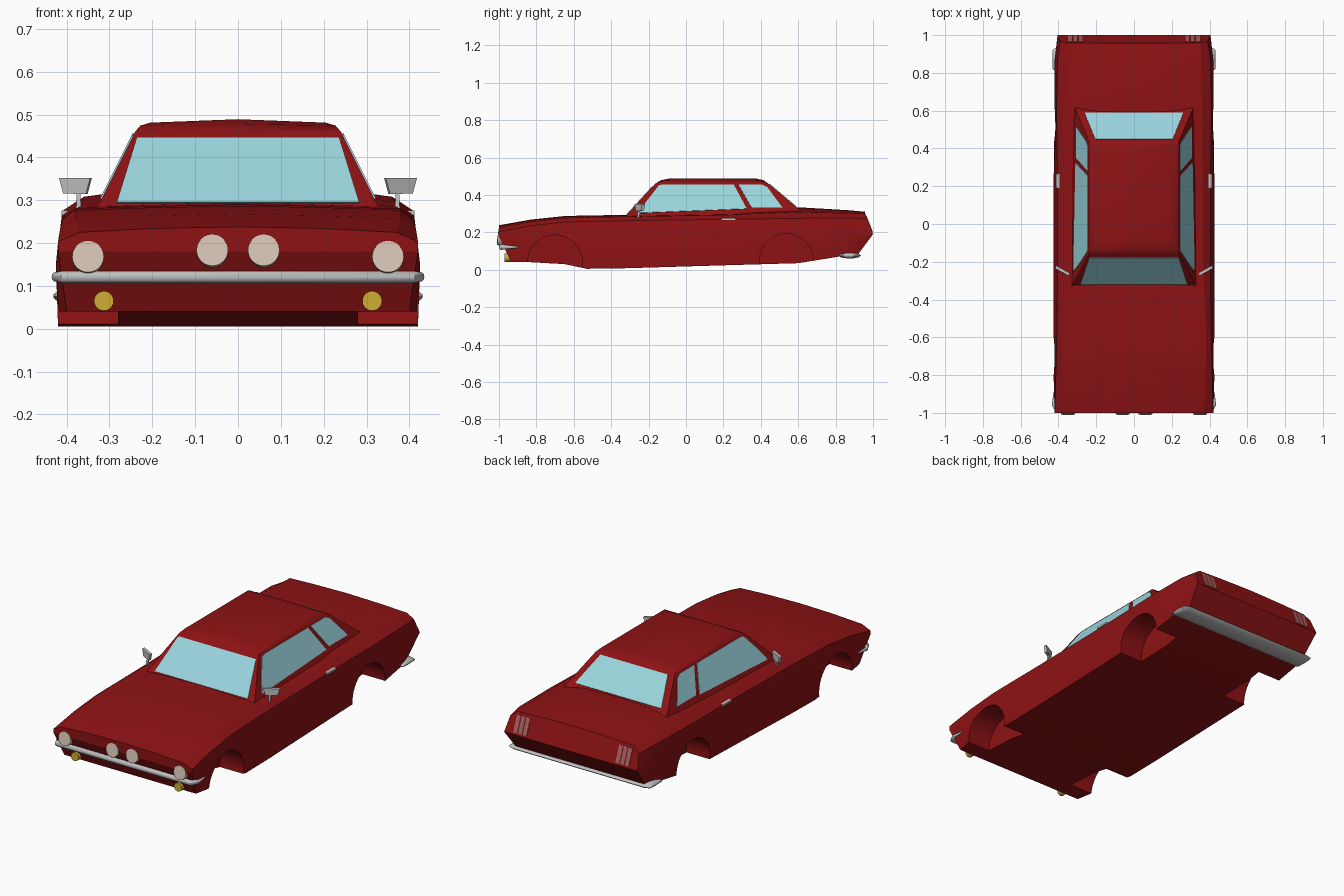
import bpy, bmesh, math
from mathutils import Vector, Matrix

if "Cube" in bpy.data.objects:
    bpy.data.objects.remove(bpy.data.objects["Cube"])


def mat(name, r, g, b):
    m = bpy.data.materials.new(name)
    m.diffuse_color = (r, g, b, 1)
    m.use_nodes = True
    m.node_tree.nodes["Principled BSDF"].inputs["Base Color"].default_value = m.diffuse_color
    return m


RED = mat("body red", .27, .006, .007)
GLASS = mat("window blue", .32, .66, .72)
CHROME = mat("chrome grey", .52, .52, .52)
LAMP = mat("headlight cream", .68, .55, .46)
AMBER = mat("indicator yellow", .62, .43, .035)
TAIL = mat("tail light pink", .43, .11, .11)


def make(name, verts, faces, material, smooth=None):
    bm = bmesh.new()
    vs = [bm.verts.new(v) for v in verts]
    for f in faces:
        bm.faces.new([vs[i] for i in f])
    bmesh.ops.remove_doubles(bm, verts=bm.verts, dist=1e-5)
    bmesh.ops.recalc_face_normals(bm, faces=bm.faces)
    me = bpy.data.meshes.new(name)
    bm.to_mesh(me)
    bm.free()
    ob = bpy.data.objects.new(name, me)
    bpy.context.collection.objects.link(ob)
    me.materials.append(material)
    if smooth:
        smooth_by_angle(ob, smooth)
    return ob


def smooth_by_angle(ob, angle):
    bpy.ops.object.select_all(action='DESELECT')
    ob.select_set(True)
    bpy.context.view_layer.objects.active = ob
    bpy.ops.object.shade_smooth_by_angle(angle=math.radians(angle))


def bridge(rings, n):
    return [(r * n + i, r * n + (i + 1) % n, (r + 1) * n + (i + 1) % n, (r + 1) * n + i)
            for r in range(rings - 1) for i in range(n)]


def prism(name, pts, offset, material):
    # polygon extruded along an offset vector
    n = len(pts)
    o = Vector(offset)
    verts = [Vector(p) for p in pts] + [Vector(p) + o for p in pts]
    return make(name, verts, bridge(2, n) + [tuple(range(n)), tuple(range(n, 2 * n))], material)


def plate(name, pts, material, t=.007):
    # thin plate lying half inside the surface
    p = [Vector(q) for q in pts]
    nrm = (p[1] - p[0]).cross(p[2] - p[0]).normalized() * t
    return prism(name, [q - nrm / 2 for q in p], nrm, material)


def cylinder(name, centre, r, depth, axis_rot, material, seg=24):
    bm = bmesh.new()
    bmesh.ops.create_cone(bm, cap_ends=True, segments=seg, radius1=r, radius2=r, depth=depth,
                          matrix=Matrix.Translation(centre) @ axis_rot)
    me = bpy.data.meshes.new(name)
    bm.to_mesh(me)
    bm.free()
    ob = bpy.data.objects.new(name, me)
    bpy.context.collection.objects.link(ob)
    me.materials.append(material)
    return ob


# Lower body: stations of (y bottom, mid, shoulder, top), (z bottom, mid, shoulder, top, centre), (x ...)
stations = [
    ((-.935, -1, -1, -1), (.04, .18, .203, .225, .238), (.40, .42, .42, .37)),
    ((-.83,) * 4, (.04, .15, .235, .257, .268), (.42, .425, .415, .38)),
    ((-.65,) * 4, (.03, .15, .255, .277, .287), (.42, .425, .41, .38)),
    ((-.53,) * 4, (.005, .15, .258, .28, .29), (.42, .425, .408, .38)),
    ((-.32,) * 4, (.008, .15, .262, .284, .293), (.42, .425, .405, .37)),
    ((.25,) * 4, (.025, .15, .27, .294, .305), (.42, .425, .405, .365)),
    ((.6,) * 4, (.035, .15, .275, .308, .334), (.42, .422, .41, .36)),
    ((.83, .87, .87, .87), (.072, .17, .278, .302, .318), (.415, .42, .405, .355)),
    ((.92, 1, .969, .957), (.083, .19, .27, .3, .31), (.39, .405, .39, .355)),
]
verts = []
for y, z, x in stations:
    half = [(x[i], y[i], z[i]) for i in range(4)] + [(.2, y[3], z[4] - .004)]
    verts += half + [(0, y[3], z[4])] + [(-a, b, c) for a, b, c in reversed(half)]
n = 11
faces = bridge(len(stations), n)
for base in (0, (len(stations) - 1) * n):
    faces += [(base, base + 1, base + 9, base + 10), tuple(base + i for i in range(1, 10))]
body = make("body", verts, faces, RED)

# Wheel wells cut out of the body
for s in (-1, 1):
    for y, z, r in ((-.70, .04, .146), (.537, .05, .143)):
        cut = cylinder("wheel_well_cutter", (s * .4, y, z), r, .24,
                       Matrix.Rotation(math.pi / 2, 4, 'Y'), RED, 40)
        cut.hide_render = True
        m = body.modifiers.new("well", 'BOOLEAN')
        m.object = cut
        m.solver = 'EXACT'
        bpy.context.view_layer.objects.active = body
        bpy.ops.object.modifier_apply(modifier=m.name)
        bpy.data.objects.remove(cut)
smooth_by_angle(body, 22)


# Cabin: sloping planes, rounded over to a slightly crowned roof
def side_x(z):
    return .315 + (.31 - z) * .5


def front_y(z):
    return -.32 + (z - .29) * .915


def rear_y(z):
    return .59 - (z - .335) * 1.185


verts = []
for z, x, yf, yr, crown in ((.26, side_x(.26), front_y(.26), rear_y(.26), 0),
                            (.46, side_x(.46), front_y(.46), rear_y(.46), 0),
                            (.474, .228, -.135, .415, .004),
                            (.481, .205, -.085, .37, .008)):
    verts += [(-x, yf, z), (0, yf, z + crown), (x, yf, z),
              (x, yr, z), (0, yr, z + crown), (-x, yr, z)]
make("cabin", verts, bridge(4, 6) + [(18, 19, 22, 23), (19, 20, 21, 22), tuple(range(6))], RED, 35)

# Front and rear glass
plate("windshield", [(x, front_y(z), z) for x, z in
                     ((-.283, .293), (.283, .293), (.236, .445), (-.236, .445))], GLASS)
plate("rear_window", [(x, rear_y(z), z) for x, z in
                      ((-.262, .337), (.262, .337), (.205, .455), (-.205, .455))], GLASS)

side_windows = {
    "door_window": ((-.25, .303), (-.215, .36), (-.145, .45), (-.12, .455), (.255, .455), (.325, .325)),
    "quarter_window": ((.28, .455), (.405, .455), (.435, .44), (.515, .332), (.35, .332)),
}
for s in (-1, 1):
    for name, pts in side_windows.items():
        plate(name, [(s * side_x(z), y, z) for y, z in pts], GLASS)

    # Headlights and indicators
    for x, z in ((.35, .165), (.06, .18)):
        cylinder("headlight", (s * x, -.982, z), .037, .05,
                 Matrix.Rotation(math.radians(82), 4, 'X'), LAMP)
    cylinder("indicator", (s * .313, -.945, .065), .023, .05,
             Matrix.Rotation(math.pi / 2, 4, 'X'), AMBER)

    # Tail lights: three upright bars each side
    for k in range(3):
        x0 = s * (.27 + .028 * k)
        x1 = x0 + s * .025
        plate("tail_light", [(x, 1 - .39 * (z - .19), z) for x, z in
                             ((x0, .2), (x1, .2), (x1, .286), (x0, .286))], TAIL)

    # Door handle
    prism("door_handle", [(s * .395, .19, .266), (s * .395, .265, .266),
                          (s * .395, .265, .276), (s * .395, .19, .276)], (s * .017, 0, 0), CHROME)

    # Wing mirror: tapered head on a thin stem
    prism("mirror_head", [(s * x, -.275 + (x - .345) * .55, z) for x, z in
                          ((.345, .352), (.418, .352), (.408, .316), (.355, .314))],
          (-s * .004, .016, 0), CHROME)
    prism("mirror_stem", [(s * .366, -.262, .275), (s * .378, -.262, .275),
                          (s * .376, -.256, .32), (s * .368, -.256, .32)], (0, .012, 0), CHROME)


# Bumpers: elliptical section swept along a path, tapered at the ends
def bumper(name, half_path, z, seg=10):
    path = [(-x, *rest) for x, *rest in half_path] + [p for p in reversed(half_path)]
    verts = []
    for x, y, dx, dy, h in path:
        for i in range(seg):
            a = 2 * math.pi * i / seg
            sx = math.copysign(1, x)
            verts.append((x + sx * dx * math.cos(a), y + dy * math.cos(a), z + h * math.sin(a)))
    k = len(path)
    make(name, verts, bridge(k, seg) + [tuple(range(seg)), tuple(range((k - 1) * seg, k * seg))],
         CHROME, 50)


bumper("front_bumper", [(.422, -.89, .004, 0, .003), (.427, -.955, .008, -.003, .011),
                        (.405, -.988, .008, -.012, .015)], .121)
bumper("rear_bumper", [(.431, .87, 0, .05, .004), (.422, .872, 0, .058, .012),
                       (.395, .876, 0, .06, .016)], .076)
